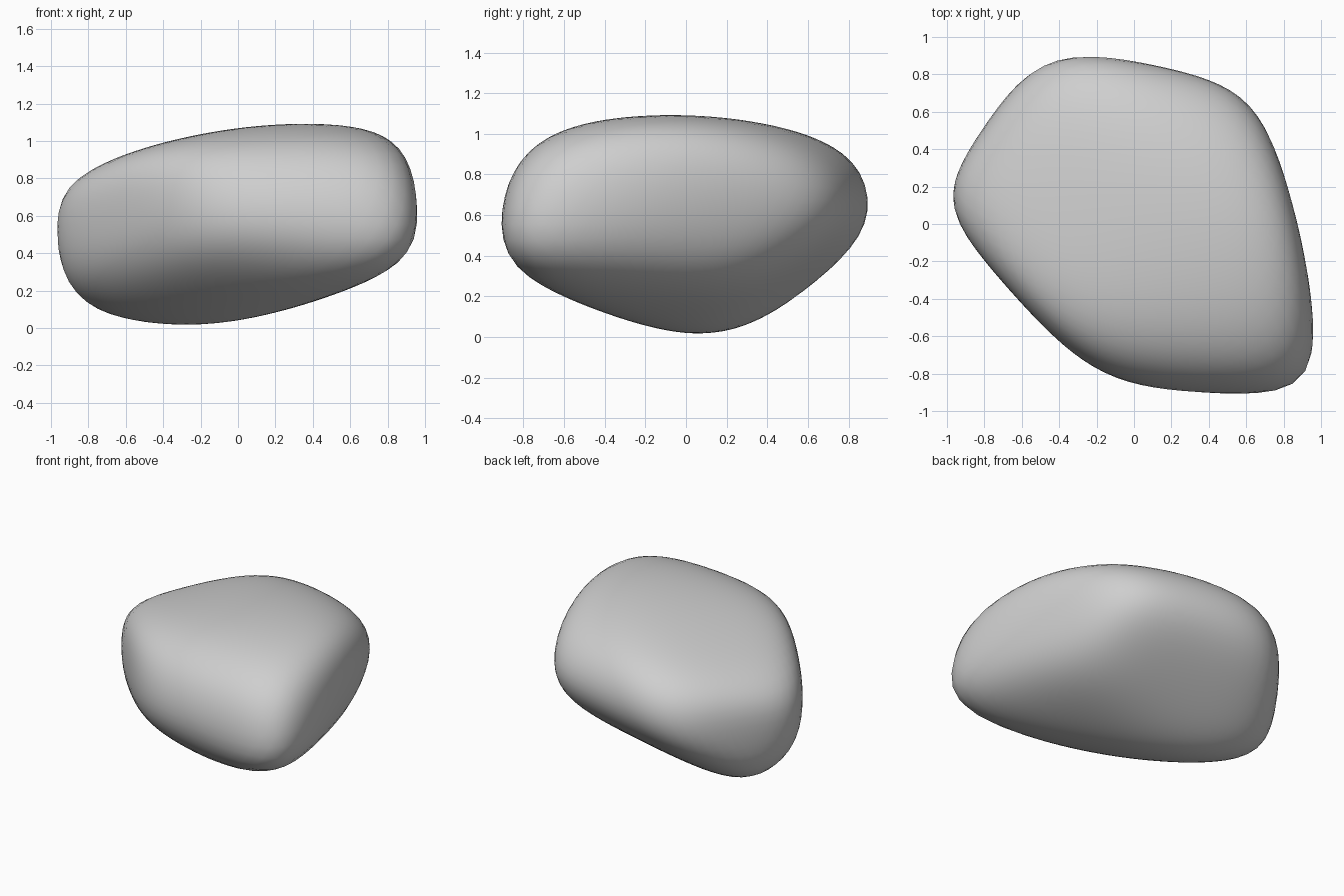
import bpy
import bmesh
from math import cos, radians, sin
from mathutils import Vector

CENTRE_HEIGHT = .555
HARDNESS = 7     # higher gives flatter sides and tighter edges
FIT_ROUNDS = 14

cube = bpy.data.objects.get("Cube")
if cube:
    bpy.data.objects.remove(cube, do_unlink=True)


def flat_material(name, colour):
    mat = bpy.data.materials.new(name)
    mat.use_nodes = True
    mat.diffuse_color = colour
    mat.node_tree.nodes["Principled BSDF"].inputs["Base Color"].default_value = colour
    return mat


def drawing_axes(azimuth, elevation):
    """Right and up axes of a profile seen along the given direction."""
    a, e = radians(azimuth), radians(elevation)
    right = Vector((cos(a), sin(a), 0))
    up = Vector((-sin(a) * sin(e), cos(a) * sin(e), cos(e)))
    return right, up


def side_planes(profile, azimuth, elevation):
    """One plane for each edge of a profile, as unit normal and distance."""
    right, up = drawing_axes(azimuth, elevation)
    planes = []
    points = [Vector(p) for p in profile]
    for start, end in zip(points, points[1:] + points[:1]):
        edge = (end - start).normalized()
        normal = Vector((-edge.y, edge.x))
        distance = max(normal.dot(p) for p in points)
        planes.append((right * normal.x + up * normal.y, distance))
    return planes


def rounded_radius(slopes, distances):
    """Distance to the stone's surface along one direction, with soft edges."""
    total = sum((s / d) ** HARDNESS for s, d in zip(slopes, distances) if s > 0)
    return total ** (-1 / HARDNESS)


# Profiles of the stone, clockwise around its centre
PLAN = [(-.43, .92), (-.24, .92), (.4, .78), (.63, .69), (.74, .47), (1, -.45),
        (.97, -.62), (.87, -.88), (.7, -.92), (-.1, -.86), (-.29, -.76),
        (-1, .02), (-.97, .22), (-.89, .39), (-.6, .8)]
FRONT = [(-1, -.1), (-.95, .15), (-.89, .26), (-.57, .39), (.05, .555), (.59, .54),
         (.8, .46), (.91, .38), (1, -.05), (.96, -.2), (.84, -.27), (.03, -.535),
         (-.1, -.55), (-.6, -.535), (-.88, -.4)]
SIDE = [(-.92, .1), (-.85, .27), (-.75, .38), (-.58, .49), (-.04, .555), (.12, .54),
        (.7, .44), (.8, .38), (.87, .22), (.91, .09), (.9, -.14), (.49, -.435),
        (.2, -.53), (-.2, -.55), (-.73, -.33), (-.84, -.23), (-.91, -.13)]
FRONT_CORNER = [(-.81, .15), (-.77, .39), (-.62, .52), (.28, .69), (.48, .61),
                (.87, .37), (.92, .15), (.89, -.01), (.45, -.61), (.31, -.67),
                (.08, -.7), (-.59, -.39), (-.68, -.29)]
BACK_CORNER = [(-.92, 0), (-.82, .39), (-.6, .67), (-.31, .79), (-.19, .79),
               (.32, .65), (.65, .43), (.73, .24), (.81, -.33), (.73, -.5),
               (.61, -.65), (.24, -.72), (-.83, -.19)]
UNDERSIDE = [(-1.24, -.05), (-1.19, .13), (-1.05, .35), (-.87, .53), (-.67, .64),
             (-.33, .76), (.51, .65), (.82, .46), (.95, .25), (.97, .07),
             (.92, -.36), (.81, -.55), (.56, -.6), (-.05, -.6), (-.95, -.37),
             (-1.15, -.25)]

# Gather the planes that the stone touches
planes = []
for profile, azimuth, elevation in ((PLAN, 0, 90), (FRONT, 0, 0), (SIDE, 90, 0),
                                    (FRONT_CORNER, 35, 25), (BACK_CORNER, 215, 25),
                                    (UNDERSIDE, 140, -32)):
    planes += side_planes(profile, azimuth, elevation)
targets = [d for n, d in planes]

# Start from a ball and find how squarely each vertex faces each plane
stone = bmesh.new()
bmesh.ops.create_icosphere(stone, subdivisions=5, radius=1)
directions = [v.co.normalized() for v in stone.verts]
slopes = [[n.dot(u) for n, d in planes] for u in directions]

# Shift the planes until the rounded stone just reaches every target
distances = list(targets)
for step in range(FIT_ROUNDS):
    radii = [rounded_radius(row, distances) for row in slopes]
    for i, target in enumerate(targets):
        reach = max(r * row[i] for r, row in zip(radii, slopes))
        distances[i] *= (target / reach) ** .7

# Shape the ball into the stone
for vert, direction, row in zip(stone.verts, directions, slopes):
    vert.co = direction * rounded_radius(row, distances)
mesh = bpy.data.meshes.new("boulder")
stone.to_mesh(mesh)
stone.free()
mesh.materials.append(flat_material("stone grey", (.62, .62, .62, 1)))
mesh.shade_smooth()
boulder = bpy.data.objects.new("boulder", mesh)
boulder.location.z = CENTRE_HEIGHT
bpy.context.collection.objects.link(boulder)
